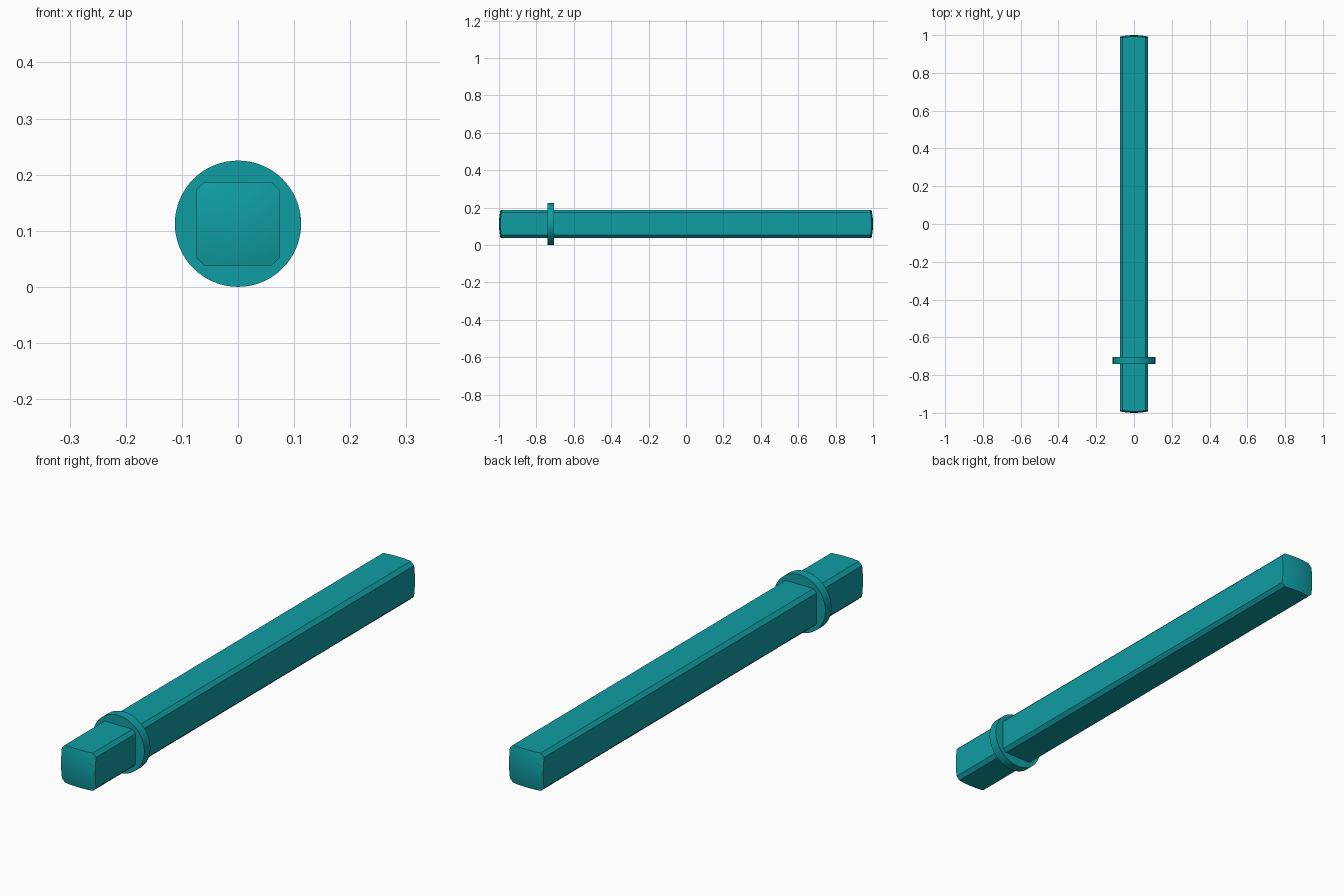
import bpy, bmesh, math
from mathutils import Vector

if "Cube" in bpy.data.objects:
    bpy.data.objects.remove(bpy.data.objects["Cube"])

RADIUS = 0.1125            # collar radius, also height of the axis
HALF, CHAMFER = 0.0742, 0.014
DOME = 0.35                # radius of the spherical end faces

teal = bpy.data.materials.new("teal")
teal.diffuse_color = (0.005, 0.34, 0.37, 1)
teal.use_nodes = True
teal.node_tree.nodes["Principled BSDF"].inputs["Base Color"].default_value = teal.diffuse_color


def finish(obj):
    obj.data.materials.append(teal)
    bpy.ops.object.select_all(action='DESELECT')
    obj.select_set(True)
    bpy.context.view_layer.objects.active = obj
    bpy.ops.object.shade_smooth_by_angle(angle=math.radians(25))


# Chamfered square outline, subdivided so the end edges follow the dome
a, b = HALF, HALF - CHAMFER
corners = [Vector(c) for c in ((a, -b), (a, b), (b, a), (-b, a),
                               (-a, b), (-a, -b), (-b, -a), (b, -a))]
outline = []
for i, p in enumerate(corners):
    q = corners[(i + 1) % 8]
    steps = 12 if i % 2 == 0 else 2
    outline += [p.lerp(q, k / steps) for k in range(steps)]

# Bar: domed rings at each end joined by long straight sides
bm = bmesh.new()
RINGS = 8


def ring(side, scale):
    verts = []
    for p in outline:
        r = p.length * scale
        sag = DOME - math.sqrt(DOME ** 2 - r ** 2)
        verts.append(bm.verts.new((p.x * scale, side * (1 - sag), RADIUS + p.y * scale)))
    return verts


rings = [ring(-1, k / RINGS) for k in range(1, RINGS + 1)]
rings += [ring(1, k / RINGS) for k in range(RINGS, 0, -1)]
n = len(outline)
for r0, r1 in zip(rings, rings[1:]):
    for i in range(n):
        j = (i + 1) % n
        bm.faces.new((r0[i], r0[j], r1[j], r1[i]))
for side, r in ((-1, rings[0]), (1, rings[-1])):
    tip = bm.verts.new((0, side, RADIUS))
    for i in range(n):
        bm.faces.new((r[i], r[(i + 1) % n], tip))
bmesh.ops.recalc_face_normals(bm, faces=bm.faces)
mesh = bpy.data.meshes.new("square_bar")
bm.to_mesh(mesh)
bm.free()
bar = bpy.data.objects.new("square_bar", mesh)
bpy.context.collection.objects.link(bar)
finish(bar)

# Round collar near the front end
bpy.ops.mesh.primitive_cylinder_add(vertices=64, radius=RADIUS, depth=0.037,
                                    location=(0, -0.723, RADIUS),
                                    rotation=(math.pi / 2, 0, 0))
collar = bpy.context.object
collar.name = "collar"
finish(collar)
